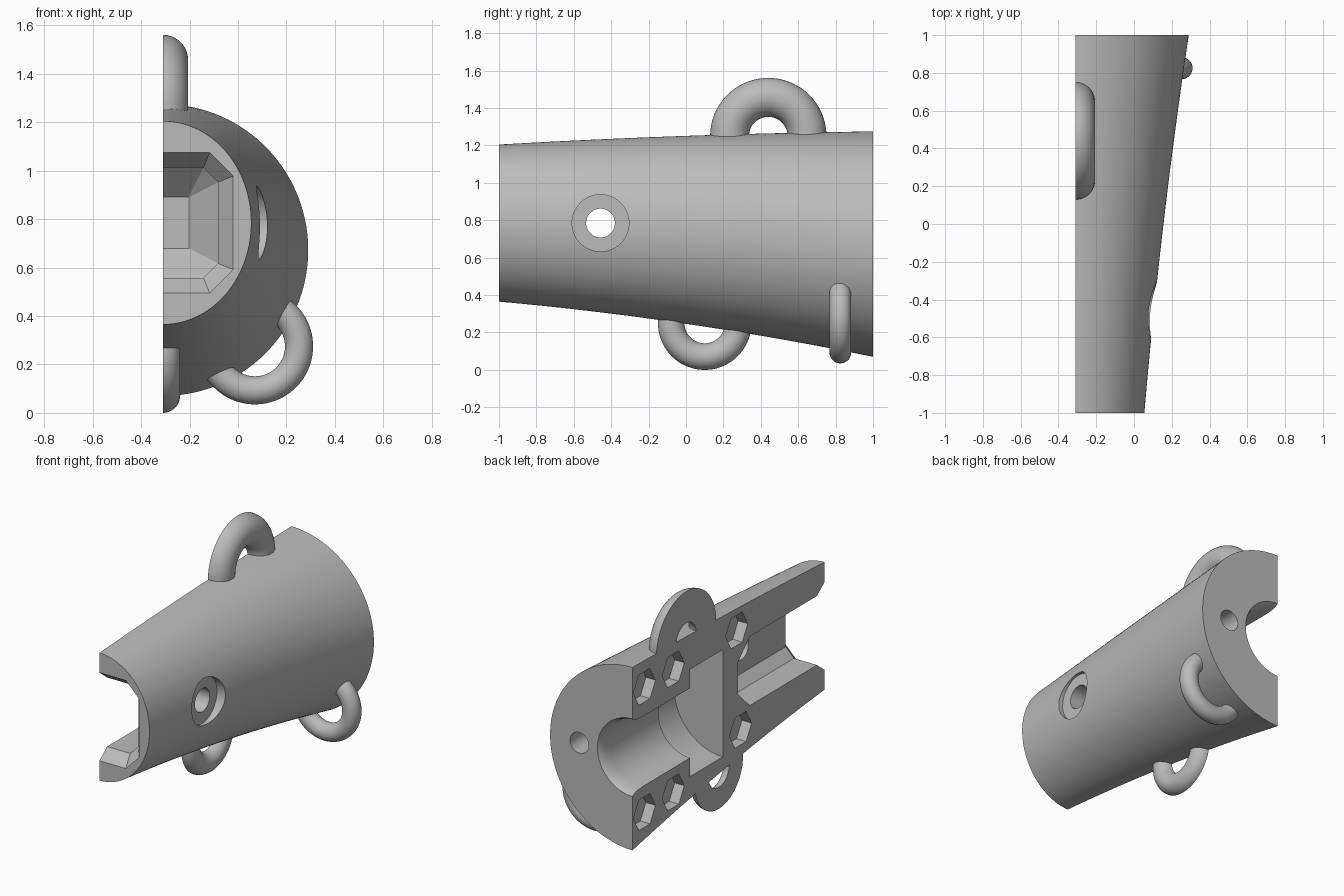
import bpy, bmesh, math
from mathutils import Vector

cube = bpy.data.objects.get("Cube")
if cube:
    bpy.data.objects.remove(cube, do_unlink=True)

CUT_X = -0.31      # flat mating plane of the half shell
SEG = 128
X90 = math.pi / 2

grey = bpy.data.materials.new("plain_grey")
grey.use_nodes = True
grey.diffuse_color = (0.5, 0.5, 0.5, 1)
grey.node_tree.nodes["Principled BSDF"].inputs["Base Color"].default_value = (0.5, 0.5, 0.5, 1)


def loft(name, rings):
    """Closed solid through rings of equally many points."""
    bm = bmesh.new()
    rows = [[bm.verts.new(p) for p in ring] for ring in rings]
    n = len(rows[0])
    for a, b in zip(rows, rows[1:]):
        for i in range(n):
            j = (i + 1) % n
            bm.faces.new((a[i], a[j], b[j], b[i]))
    bm.faces.new(rows[0])
    bm.faces.new(rows[-1])
    bmesh.ops.recalc_face_normals(bm, faces=bm.faces)
    me = bpy.data.meshes.new(name)
    bm.to_mesh(me)
    bm.free()
    ob = bpy.data.objects.new(name, me)
    bpy.context.collection.objects.link(ob)
    return ob


def ellipse(y, zc, rx, rz, n=SEG):
    angles = [2 * math.pi * (i + 0.5) / n for i in range(n)]
    return [Vector((CUT_X + rx * math.cos(a), y, zc + rz * math.sin(a))) for a in angles]


def octagon(y, r, c, zc=0.785):
    k = r - c
    pts = [(r, -k), (r, k), (k, r), (-k, r), (-r, k), (-r, -k), (-k, -r), (k, -r)]
    return [Vector((CUT_X + x, y, zc + z)) for x, z in pts]


def rod(name, start, end, r, n=64):
    """Cylinder or prism between two points."""
    a, b = Vector(start), Vector(end)
    axis = (b - a).normalized()
    u = axis.cross(Vector((0, 0, 1))).normalized()
    v = axis.cross(u)
    turns = [2 * math.pi * i / n for i in range(n)]
    ring = [u * (r * math.cos(t)) + v * (r * math.sin(t)) for t in turns]
    return loft(name, [[a + p for p in ring], [b + p for p in ring]])


def torus(name, loc, rot, major, minor):
    bpy.ops.mesh.primitive_torus_add(location=loc, rotation=rot, major_radius=major,
                                     minor_radius=minor, major_segments=72, minor_segments=36)
    ob = bpy.context.object
    ob.name = name
    return ob


def combine(target, tool, operation):
    """Apply one boolean and discard the tool."""
    tool.hide_render = True
    mod = target.modifiers.new("combine", 'BOOLEAN')
    mod.operation = operation
    mod.solver = 'EXACT'
    mod.object = tool
    bpy.context.view_layer.update()
    graph = bpy.context.evaluated_depsgraph_get()
    result = bpy.data.meshes.new_from_object(target.evaluated_get(graph))
    target.modifiers.clear()
    target.data = result
    bpy.data.objects.remove(tool, do_unlink=True)


# Tapered shell: round at the back, slightly oval at the front
sections = []
for i in range(25):
    t = i / 24
    top = 1.205 + 0.115 * t - 0.045 * t * t
    bottom = 0.365 - 0.18 * t - 0.115 * t * t
    width = 0.365 + 0.17 * t + 0.065 * t * t
    sections.append(ellipse(2 * t - 1, (top + bottom) / 2, width, (top - bottom) / 2))
body = loft("half_shell_body", sections)

# Hanging rings
rings = [
    torus("top_ring", (CUT_X, 0.44, 1.25), (0, X90, 0), 0.207, 0.104),
    torus("bottom_ring", (CUT_X, 0.10, 0.25), (0, X90, 0), 0.179, 0.071),
    torus("side_ring", (0.07, 0.825, 0.275), (X90, 0, 0), 0.182, 0.058),
]
for ring in rings:
    combine(body, ring, 'UNION')

# Flared eight-sided front socket with a sloped end
cutters = [loft("front_socket", [octagon(-1.01, 0.298, 0.102), octagon(-0.92, 0.2275, 0.06),
                                 octagon(-0.22, 0.2275, 0.06), octagon(-0.1, 0.107, 0.002)])]

# Rear bore with a rounded mouth, opening into a wider chamber
bore = [(1.01, 0.262), (0.985, 0.245), (0.95, 0.235), (0.9, 0.23),
        (0.4, 0.23), (0.4, 0.353), (0.06, 0.353)]
cutters.append(loft("rear_bore", [ellipse(y, 0.68, r, r) for y, r in bore]))

# Side screw hole with counterbore, and the rear pin hole
cutters.append(rod("side_counterbore", (0.06, -0.457, 0.785), (0.4, -0.457, 0.785), 0.152))
cutters.append(rod("side_screw_hole", (-0.2, -0.457, 0.785), (0.2, -0.457, 0.785), 0.077))
cutters.append(rod("rear_pin_hole", (0.077, 0.65, 0.675), (0.077, 1.1, 0.675), 0.068))

# Hexagonal pockets on the mating face
for y, z in [(0.875, 1.1), (0.575, 1.1), (0.875, 0.275), (0.575, 0.29), (-0.085, 1.105), (-0.125, 0.435)]:
    cutters.append(rod("hex_pocket", (CUT_X - 0.05, y, z), (CUT_X + 0.07, y, z), 0.115, 6))

# Everything beyond the mating plane goes
far = [[Vector((x, y, z)) for y, z in ((-2, -1), (2, -1), (2, 3), (-2, 3))] for x in (-2, CUT_X)]
cutters.append(loft("mating_plane", far))
for cutter in cutters:
    combine(body, cutter, 'DIFFERENCE')

# Finish
body.data.materials.clear()
body.data.materials.append(grey)
for poly in body.data.polygons:
    poly.material_index = 0
bpy.ops.object.select_all(action='DESELECT')
body.select_set(True)
bpy.context.view_layer.objects.active = body
bpy.ops.object.shade_smooth_by_angle(angle=math.radians(28))
